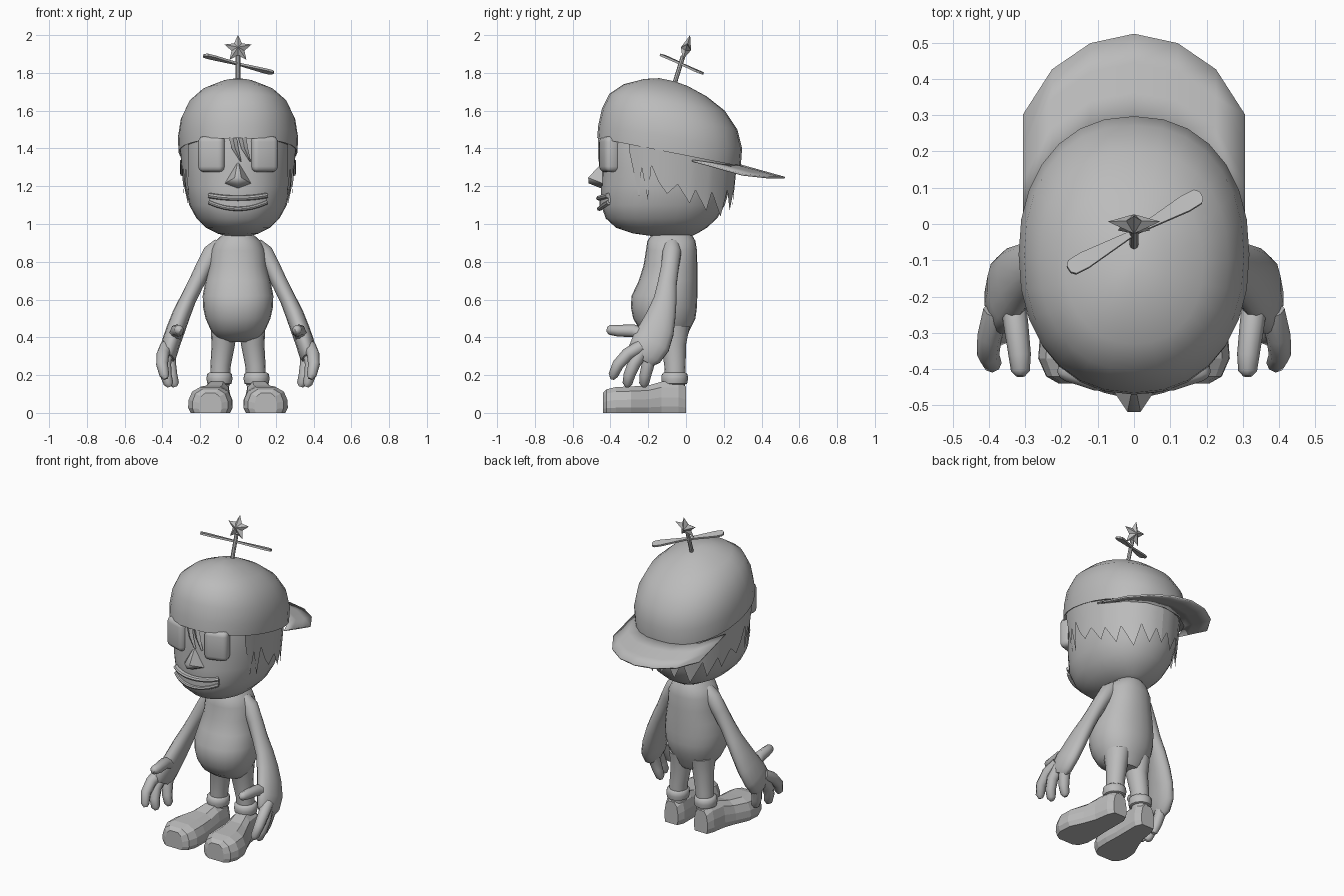
import bpy, bmesh, math
from mathutils import Vector, Matrix

if "Cube" in bpy.data.objects:
    bpy.data.objects.remove(bpy.data.objects["Cube"])

grey = bpy.data.materials.new("plain grey")
grey.diffuse_color = (0.5, 0.5, 0.5, 1)
grey.use_nodes = True
grey.node_tree.nodes["Principled BSDF"].inputs["Base Color"].default_value = grey.diffuse_color


def finish(name, bm, angle=40, mirror=False, flat=False):
    bmesh.ops.recalc_face_normals(bm, faces=bm.faces)
    me = bpy.data.meshes.new(name)
    bm.to_mesh(me)
    bm.free()
    me.materials.append(grey)
    ob = bpy.data.objects.new(name, me)
    bpy.context.collection.objects.link(ob)
    if mirror:
        ob.modifiers.new("mirror", 'MIRROR').use_mirror_merge = False
    if not flat:
        bpy.ops.object.select_all(action='DESELECT')
        ob.select_set(True)
        bpy.context.view_layer.objects.active = ob
        bpy.ops.object.shade_smooth_by_angle(angle=math.radians(angle))
    return ob


def skin(bm, rings):
    """Join equal-length point rings into a closed solid."""
    vs = [[bm.verts.new(p) for p in r] for r in rings]
    n = len(vs[0])
    for a, b in zip(vs, vs[1:]):
        for i in range(n):
            bm.faces.new((a[i], a[(i + 1) % n], b[(i + 1) % n], b[i]))
    bm.faces.new(vs[0])
    bm.faces.new(vs[-1])


def oval(yf, zf, yb, zb, rx, cx=0, e=2.2, n=28):
    """Ring from a front point to a back point, with half width rx."""
    pw = lambda v: math.copysign(abs(v) ** (2 / e), v)
    out = []
    for i in range(n):
        a = 2 * math.pi * i / n
        f = (1 - pw(math.cos(a))) / 2
        out.append((cx + rx * pw(math.sin(a)), yf + (yb - yf) * f, zf + (zb - zf) * f))
    return out


def tube(bm, pts, radii, ref=(0, 1, 0), n=12):
    """Tube along a path; each radius is (across, along ref)."""
    P = [Vector(p) for p in pts]
    rings = []
    for i, p in enumerate(P):
        t = (P[min(i + 1, len(P) - 1)] - P[max(i - 1, 0)]).normalized()
        r = Vector(ref)
        b = (r - t * r.dot(t)).normalized()
        a = t.cross(b)
        ra, rb = radii[i]
        rings.append([p + a * ra * math.cos(k * 2 * math.pi / n) + b * rb * math.sin(k * 2 * math.pi / n)
                      for k in range(n)])
    skin(bm, rings)


# head: z, front y, back y, half width
bm = bmesh.new()
skin(bm, [oval(f, z, b, z, w) for z, f, b, w in [
    (.932, -.15, .02, .05), (.95, -.28, .06, .11), (.98, -.37, .11, .17), (1.03, -.425, .165, .22),
    (1.10, -.45, .205, .258), (1.2, -.45, .235, .28), (1.3, -.445, .255, .285),
    (1.42, -.445, .265, .288), (1.52, -.42, .24, .27)]])
finish("head", bm)

# nose
bm = bmesh.new()
for p in [(0, -.43, 1.34), (.025, -.44, 1.29), (-.025, -.44, 1.29), (.018, -.518, 1.245), (-.018, -.518, 1.245),
          (0, -.515, 1.215), (.07, -.44, 1.215), (-.07, -.44, 1.215), (.05, -.46, 1.235), (-.05, -.46, 1.235),
          (0, -.44, 1.185)]:
    bm.verts.new(p)
bmesh.ops.convex_hull(bm, input=bm.verts)
finish("nose", bm, 50)


def face_y(x):
    return -.115 - .335 * (1 - (abs(x) / .265) ** 2.2) ** .4545


# mouth: teeth plate and two lips following the face curve
xs = [-.15 + .025 * i for i in range(13)]
top = lambda x: 1.137 + .6 * x * x
low = lambda x: 1.08 + 1.5 * x * x
bm = bmesh.new()
skin(bm, [[(x, face_y(x) - .008, top(x)), (x, face_y(x) + .04, top(x)),
           (x, face_y(x) + .04, low(x)), (x, face_y(x) - .008, low(x))] for x in xs])
finish("teeth", bm)
for name, fn, r in (("upper_lip", top, .014), ("lower_lip", low, .011)):
    bm = bmesh.new()
    tube(bm, [(x, face_y(x) - .008, fn(x)) for x in xs], [(r, r * 1.3)] * 13, (0, 1, 0), 8)
    finish(name, bm)

# eyes: rounded blocks turned with the face
bm = bmesh.new()
bmesh.ops.create_cube(bm, size=1, matrix=Matrix.Translation((.137, -.405, 1.37))
                      @ Matrix.Rotation(math.radians(18), 4, 'Z') @ Matrix.Diagonal((.145, .085, .19, 1)))
bmesh.ops.bevel(bm, geom=bm.edges[:], offset=.03, segments=3, profile=.5, affect='EDGES')
finish("eyes", bm, 40, True)

# cap crown: tilted rings, front y z, back y z, half width
bm = bmesh.new()
skin(bm, [oval(*r) for r in [
    (-.455, 1.46, .275, 1.315, .30), (-.47, 1.455, .29, 1.305, .315), (-.465, 1.52, .297, 1.40, .318),
    (-.445, 1.61, .272, 1.50, .303), (-.405, 1.69, .205, 1.60, .26), (-.33, 1.74, .11, 1.675, .19),
    (-.22, 1.768, .01, 1.73, .09), (-.14, 1.772, -.06, 1.755, .025)]])
finish("cap_crown", bm, 50)

# cap brim: curved plate behind the crown
bm = bmesh.new()
cols = []
outer = [(-.305, .3), (-.225, .425), (-.12, .497), (0, .523), (.12, .497), (.225, .425), (.305, .3)]
for x, yo in outer:
    yi = -.09 + .37 * max(0, 1 - (abs(x) / .318) ** 2.2) ** .4545
    cols.append([bm.verts.new((x, yi + (yo - yi) * k / 3,
                 1.31 - .28 * (yi + (yo - yi) * k / 3 - .29) - .5 * x * x)) for k in range(4)])
for a, b in zip(cols, cols[1:]):
    for k in range(3):
        bm.faces.new((a[k], a[k + 1], b[k + 1], b[k]))
ob = finish("cap_brim", bm)
m = ob.modifiers.new("thickness", 'SOLIDIFY')
m.thickness, m.offset = .01, 0

# hair skirt: angle from the front and height of each tip or notch
hair = [(58, 1.38), (65, 1.14), (68.5, 1.30), (73, 1.13), (77, 1.31), (83, 1.22), (90, 1.16), (99, 1.21),
        (110, 1.11), (115, 1.18), (127, 1.07), (132, 1.17), (146, 1.04), (154, 1.18), (164, 1.07),
        (172, 1.17), (180, 1.09)]
bm = bmesh.new()


def hair_point(a, z):
    s = 1 - .09 * (1.4 - z) / .33
    a = math.radians(a)
    return (.307 * s * math.sin(a), -.1 - .378 * s * math.cos(a), z)


cols = []
for a, z in hair:
    rim = 1.46 - .197 * (.37 - .378 * math.cos(math.radians(a)))
    cols.append([bm.verts.new(hair_point(a, rim + (z - rim) * k / 2)) for k in range(3)])
for a, b in zip(cols, cols[1:]):
    for k in range(2):
        bm.faces.new((a[k], a[k + 1], b[k + 1], b[k]))
finish("hair", bm, 20, True)

# fringe strands over the brow
bm = bmesh.new()
for x in (-.05, .0):
    skin(bm, [[(x + sh - w, y, z), (x + sh, y - .012, z), (x + sh + w, y, z)] for sh, w, y, z in
              [(.02, .022, -.452, 1.47), (.035, .018, -.455, 1.40), (.065, .003, -.452, 1.33)]])
finish("fringe", bm)

# propeller stem, blades and star
up = Vector((0, .045, .15)).normalized()
bm = bmesh.new()
tube(bm, [(0, -.065, 1.73), (0, -.015, 1.89)], [(.012, .012)] * 2, n=8)
finish("propeller_stem", bm)
A, B = Vector((-.18, -.125, 1.893)), Vector((.185, .08, 1.80))
side = up.cross(B - A).normalized()
thick = (B - A).cross(side).normalized() * .006
bm = bmesh.new()
rings = []
for t, w in [(0, .01), (.025, .022), (.12, .024), (.5, .007), (.88, .024), (.975, .022), (1, .01)]:
    c = A.lerp(B, t)
    rings.append([c - side * w - thick, c + side * w - thick, c + side * w + thick, c - side * w + thick])
skin(bm, rings)
finish("propeller_blades", bm, flat=True)

bm = bmesh.new()
c = Vector((0, 0, 1.928))
nrm = Vector((1, 0, 0)).cross(up)
pts = []
for i in range(10):
    r, a = (.076, .036)[i % 2], i * math.pi / 5
    pts.append(bm.verts.new(c + up * r * math.cos(a) + Vector((1, 0, 0)) * r * math.sin(a)))
for s in (-.028, .028):
    tip = bm.verts.new(c + nrm * s)
    for i in range(10):
        bm.faces.new((pts[i], pts[(i + 1) % 10], tip))
finish("star", bm, flat=True)

# body: z, front y, back y, half width
bm = bmesh.new()
skin(bm, [oval(f, z, b, z, w, n=24) for z, f, b, w in [
    (.375, -.13, -.01, .07), (.40, -.19, .005, .115), (.44, -.245, .02, .145), (.50, -.28, .05, .172),
    (.56, -.292, .058, .185), (.62, -.288, .06, .187), (.70, -.25, .06, .172), (.78, -.225, .06, .152),
    (.86, -.212, .058, .145), (.91, -.205, .05, .12), (.945, -.18, .03, .08)]])
finish("body", bm)

# arms with palms
bm = bmesh.new()
tube(bm, [(.09, -.075, .885), (.135, -.075, .845), (.18, -.085, .77), (.225, -.10, .68), (.265, -.11, .60),
          (.30, -.13, .52), (.33, -.155, .44), (.355, -.185, .37), (.368, -.22, .31), (.37, -.235, .28)],
     [(.045, .045), (.052, .05), (.045, .048), (.042, .052), (.043, .062), (.048, .078), (.05, .095),
      (.05, .105), (.045, .095), (.03, .07)], n=14)
finish("arms", bm, 50, True)

# thumb and fingers
digits = {
    "thumbs": [(.335, -.20, .40), (.325, -.28, .435), (.315, -.36, .435), (.313, -.405, .44), (.313, -.42, .442)],
    "first_fingers": [(.38, -.24, .35), (.398, -.31, .31), (.402, -.36, .255), (.39, -.385, .20), (.382, -.39, .18)],
    "middle_fingers": [(.375, -.23, .33), (.388, -.275, .26), (.382, -.30, .20), (.368, -.31, .155),
                       (.362, -.31, .138)],
    "last_fingers": [(.365, -.18, .32), (.362, -.20, .26), (.352, -.215, .20), (.338, -.222, .155),
                     (.332, -.222, .138)]}
for name, path in digits.items():
    bm = bmesh.new()
    tube(bm, path, [(.036, .036), (.034, .034), (.031, .031), (.026, .026), (.012, .012)], (1, 0, 0), 8)
    finish(name, bm, 50, True)

# legs and trouser cuffs
bm = bmesh.new()
skin(bm, [oval(f, z, b, z, w, x, 2, 16) for z, f, b, w, x in [
    (.12, -.11, -.005, .05, .098), (.25, -.115, -.002, .054, .092), (.36, -.13, 0, .062, .078),
    (.46, -.16, .02, .07, .075)]])
finish("legs", bm, 50, True)
bm = bmesh.new()
skin(bm, [oval(-.06 - r, z, -.06 + r, z, r * .97, .098, 2, 16) for z, r in [
    (.15, .055), (.155, .066), (.18, .071), (.205, .068), (.215, .055)]])
finish("cuffs", bm, 50, True)

# shoes: faceted sections from heel to toe
bm = bmesh.new()
shape = [(-.88, 0), (-1, .2), (-.98, .5), (-.82, .82), (-.45, 1), (.45, 1), (.82, .82), (.98, .5), (1, .2), (.88, 0)]
skin(bm, [[(cx + w * u, y, h * v) for u, v in shape] for y, cx, w, h in [
    (0, .105, .048, .14), (-.04, .105, .068, .165), (-.13, .112, .076, .165), (-.2, .125, .09, .145),
    (-.29, .143, .115, .14), (-.37, .147, .117, .137), (-.42, .147, .095, .125), (-.44, .147, .06, .105)]])
finish("shoes", bm, mirror=True, flat=True)
